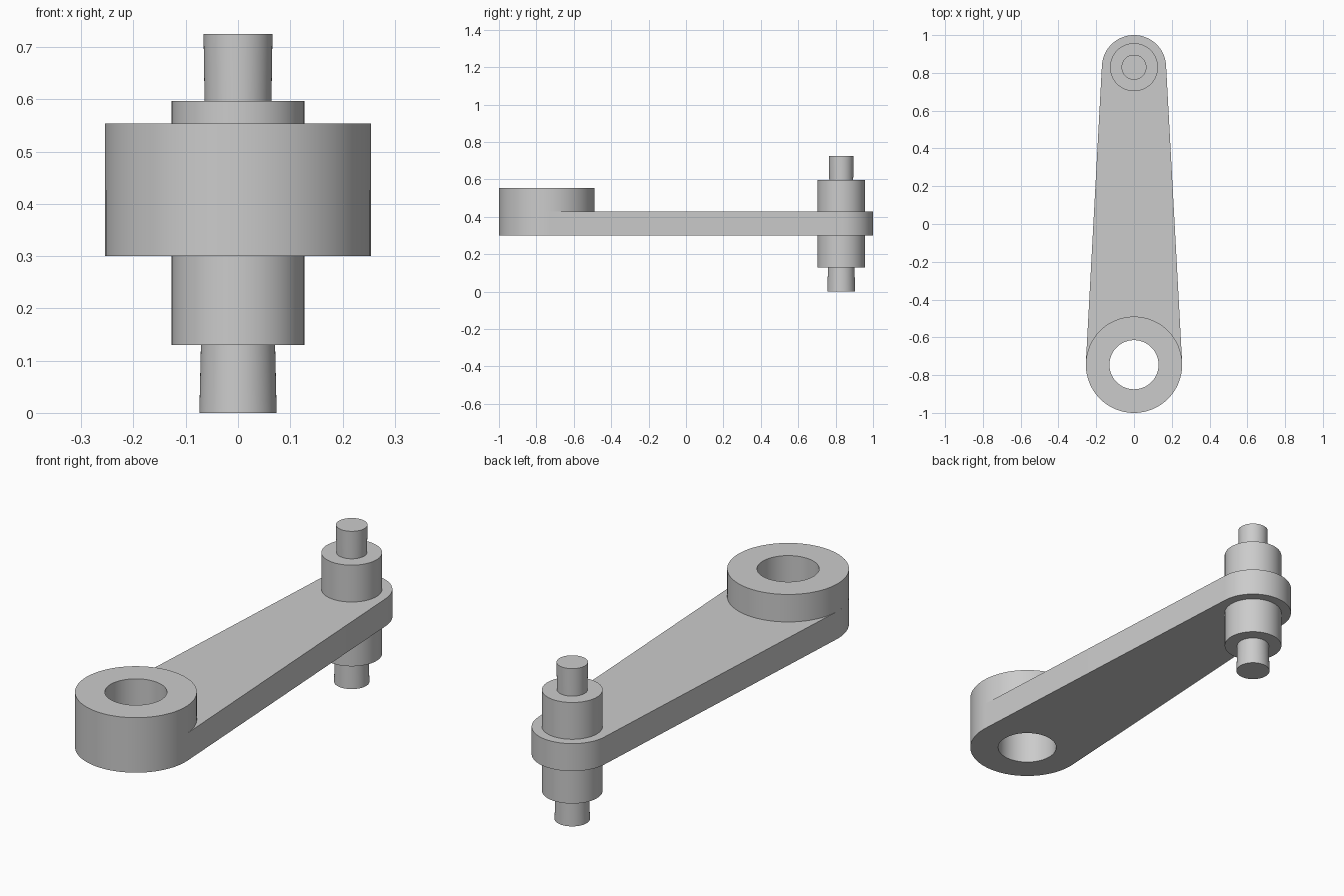
import bpy, bmesh, math

cube = bpy.data.objects.get("Cube")
if cube:
    bpy.data.objects.remove(cube, do_unlink=True)

SEG = 96
PIN_Y, BOSS_Y = 0.83, -0.745
PIN_END_R, BOSS_R, HOLE_R = 0.17, 0.255, 0.13
ARM_BOTTOM, ARM_TOP, BOSS_TOP = 0.3, 0.427, 0.554

steel = bpy.data.materials.new("plain grey")
steel.use_nodes = True
GREY = (0.6, 0.6, 0.6, 1)
steel.diffuse_color = GREY
steel.node_tree.nodes["Principled BSDF"].inputs["Base Color"].default_value = GREY


def finish(name, bm):
    bmesh.ops.recalc_face_normals(bm, faces=bm.faces)
    mesh = bpy.data.meshes.new(name)
    bm.to_mesh(mesh)
    bm.free()
    mesh.materials.append(steel)
    obj = bpy.data.objects.new(name, mesh)
    bpy.context.collection.objects.link(obj)
    return obj


def lathe(name, y, profile, closed=False):
    """Turn a (radius, z) profile about a vertical axis at the given y."""
    bm = bmesh.new()
    verts = [bm.verts.new((r, y, z)) for r, z in profile]
    pairs = list(zip(verts, verts[1:]))
    if closed:
        pairs.append((verts[-1], verts[0]))
    edges = [bm.edges.new(p) for p in pairs]
    bmesh.ops.spin(bm, geom=verts + edges, cent=(0, y, 0), axis=(0, 0, 1),
                   angle=math.tau, steps=SEG, use_merge=True)
    bmesh.ops.remove_doubles(bm, verts=bm.verts, dist=0.00001)
    return finish(name, bm)


def smooth(obj):
    bpy.ops.object.select_all(action='DESELECT')
    obj.select_set(True)
    bpy.context.view_layer.objects.active = obj
    bpy.ops.object.shade_smooth_by_angle(angle=math.radians(30))


# Tapered arm: two end arcs joined by their common tangents
tilt = math.asin((BOSS_R - PIN_END_R) / (PIN_Y - BOSS_Y))
half = SEG // 2


def arc(y, r, start, end):
    angles = [start + (end - start) * i / half for i in range(half + 1)]
    return [(r * math.cos(a), y + r * math.sin(a), ARM_BOTTOM) for a in angles]


outline = arc(PIN_Y, PIN_END_R, tilt, math.pi - tilt)
outline += arc(BOSS_Y, BOSS_R, math.pi - tilt, math.tau + tilt)
bm = bmesh.new()
base = bm.faces.new([bm.verts.new(p) for p in outline])
top = bmesh.ops.extrude_face_region(bm, geom=[base])["geom"]
bmesh.ops.translate(bm, vec=(0, 0, ARM_TOP - ARM_BOTTOM),
                    verts=[v for v in top if isinstance(v, bmesh.types.BMVert)])
arm = finish("arm", bm)

# Bore through the wide end of the arm
cutter = lathe("bore_cutter", BOSS_Y, [(0, 0), (HOLE_R, 0), (HOLE_R, 1), (0, 1)])
cutter.hide_render = True
bore = arm.modifiers.new("bore", 'BOOLEAN')
bore.operation = 'DIFFERENCE'
bore.solver = 'EXACT'
bore.object = cutter
bpy.context.view_layer.objects.active = arm
bpy.ops.object.modifier_apply(modifier="bore")
bpy.data.objects.remove(cutter, do_unlink=True)

# Raised ring around the bore
boss = lathe("boss_ring", BOSS_Y, [(HOLE_R, ARM_TOP), (BOSS_R, ARM_TOP),
                                   (BOSS_R, BOSS_TOP), (HOLE_R, BOSS_TOP)], closed=True)

# Stepped pin with collars above and below the arm and slightly tapered tips
pin = lathe("stepped_pin", PIN_Y, [
    (0, 0), (0.074, 0), (0.071, 0.13), (0.127, 0.13),
    (0.127, 0.597), (0.064, 0.597), (0.066, 0.725), (0, 0.725)])

for part in (arm, boss, pin):
    smooth(part)
